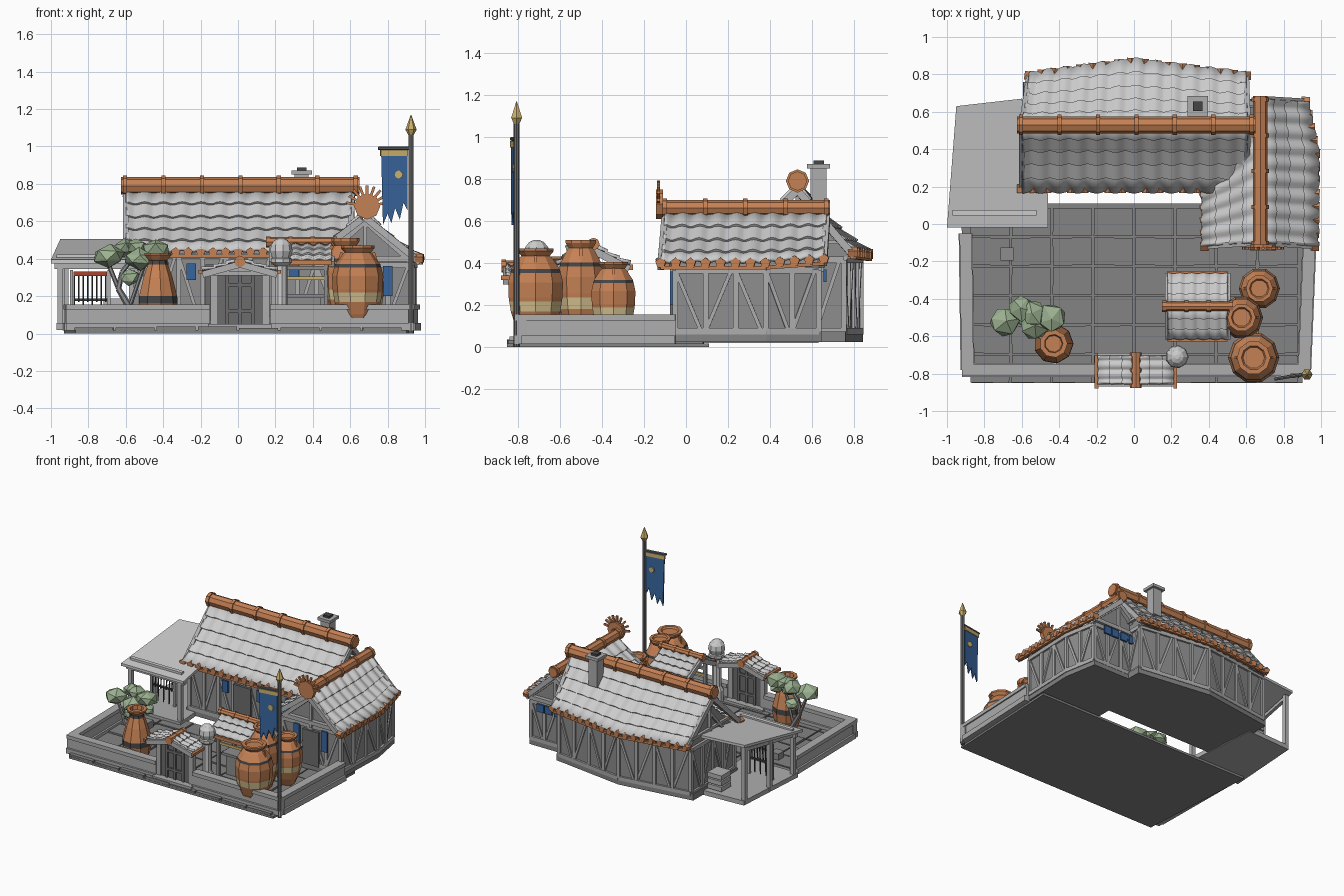
import bpy, bmesh, math, random
from mathutils import Vector as V, Matrix as M

if "Cube" in bpy.data.objects:
    bpy.data.objects.remove(bpy.data.objects["Cube"])
random.seed(4)

def mat(name, c):
    m = bpy.data.materials.new(name); m.diffuse_color = (*c, 1); return m
CLAY, CREAM, DARK = mat("clay", (.56, .22, .09)), mat("cream", (.68, .54, .28)), mat("dark", (.06, .06, .06))
BLUE, GOLD, RED = mat("blue", (.04, .13, .34)), mat("gold", (.60, .44, .15)), mat("red", (.38, .06, .03))
LEAF = mat("leaf", (.33, .44, .28))
PAVE, WALL, STONE, WOOD, DOOR, PALE = [mat("grey_%d" % (g*100), (g, g, g)) for g in (.23, .27, .42, .45, .15, .6)]

def done(bm, name, *mats, thick=0):
    bmesh.ops.recalc_face_normals(bm, faces=bm.faces)
    me = bpy.data.meshes.new(name); bm.to_mesh(me); bm.free()
    ob = bpy.data.objects.new(name, me); bpy.context.collection.objects.link(ob)
    for m in mats: me.materials.append(m)
    if thick:
        s = ob.modifiers.new("thickness", "SOLIDIFY"); s.thickness = thick; s.offset = 0
    return ob

def box(bm, c, s, rz=0):
    bmesh.ops.create_cube(bm, size=1, matrix=M.Translation(c) @ M.Rotation(rz, 4, 'Z') @ M.Diagonal((*s, 1)))

def span(bm, x0, x1, y0, y1, z0, z1):
    box(bm, ((x0+x1)/2, (y0+y1)/2, (z0+z1)/2), (x1-x0, y1-y0, z1-z0))

def along(a, b):
    a, b = V(a), V(b)
    return M.Translation((a+b)/2) @ (b-a).to_track_quat('Z', 'Y').to_matrix().to_4x4(), (b-a).length

def beam(bm, a, b, w=.02, d=None):
    m, l = along(a, b)
    bmesh.ops.create_cube(bm, size=1, matrix=m @ M.Diagonal((w, d or w, l, 1)))

def tube(bm, a, b, r, n=8, r2=None):
    m, l = along(a, b)
    bmesh.ops.create_cone(bm, cap_ends=True, segments=n, radius1=r, radius2=r if r2 is None else r2, depth=l, matrix=m)

def prism(bm, pts, vec):
    vs = [bm.verts.new(p) for p in pts]; ws = [bm.verts.new(V(p)+V(vec)) for p in pts]
    bm.faces.new(vs); bm.faces.new(ws)
    for i in range(len(vs)):
        j = (i+1) % len(vs); bm.faces.new((vs[i], vs[j], ws[j], ws[i]))

def lathe(bm, prof, loc, n=10, bands={}):
    rings = [[bm.verts.new(V(loc)+V((r*math.cos(t*math.tau/n), r*math.sin(t*math.tau/n), z))) for t in range(n)] for r, z in prof]
    for k in range(len(prof)-1):
        for i in range(n):
            f = bm.faces.new((rings[k][i], rings[k][(i+1) % n], rings[k+1][(i+1) % n], rings[k+1][i]))
            f.material_index = bands.get(k, 0)
    bm.faces.new(rings[0]); bm.faces.new(rings[-1])

def poly_at(pts, u):
    pts = [V(p) for p in pts]; ls = [(b-a).length for a, b in zip(pts, pts[1:])]; d = u*sum(ls)
    for a, b, l in zip(pts, pts[1:], ls):
        if d <= l+1e-6: return a.lerp(b, d/l)
        d -= l

# tiled slope: stepped, rippled rows between a ridge line and an eave line
def roof(name, ridge, eave, rows, waves, caps=True, lift=.012, sag=.02):
    bm = bmesh.new(); cols = waves*6; lines = []
    for r in range(rows):
        for v, h in ((r/rows, 0), ((r+1)/rows, lift)):
            line = []
            for i in range(cols+1):
                u = i/cols; a = poly_at(ridge, u); e = poly_at(eave, u)
                n = (e-a).cross(V(ridge[-1])-V(ridge[0])).normalized()
                if n.z < 0: n = -n
                wave = lift*.6*math.cos(u*waves*math.tau)
                line.append(bm.verts.new(a.lerp(e, v)+n*(h+wave-sag*math.sin(math.pi*v))))
            lines.append(line)
    for p, q in zip(lines, lines[1:]):
        for i in range(cols): bm.faces.new((p[i], p[i+1], q[i+1], q[i]))
    ob = done(bm, name, thick=.018)
    bpy.ops.object.select_all(action='DESELECT'); ob.select_set(True); bpy.context.view_layer.objects.active = ob
    bpy.ops.object.shade_smooth_by_angle(angle=math.radians(40))
    # barge boards on both ends
    bm = bmesh.new()
    for k in (0, -1): beam(bm, V(ridge[k])-V((0, 0, .02)), V(eave[k])-V((0, 0, .02)), .03, .035)
    done(bm, name+"_barge_boards", WOOD)
    if caps:
        bm = bmesh.new(); n = max(3, round(sum((V(b)-V(a)).length for a, b in zip(eave, eave[1:]))/.068))
        for i in range(n+1):
            p, a = poly_at(eave, i/n), poly_at(ridge, i/n); o = (p-a); o.z = 0; o.normalize()
            tube(bm, p-o*.03, p+o*.015, .026, 5)
        for a, b in zip(eave, eave[1:]): beam(bm, V(a)-V((0, 0, .022)), V(b)-V((0, 0, .022)), .018)
        done(bm, name+"_eave_caps", CLAY)

def ridge(name, a, b, r, n):
    bm = bmesh.new(); tube(bm, a, b, r)
    for i in range(n+1):
        p = V(a).lerp(V(b), (i+.1)/(n+.2)); d = (V(b)-V(a)).normalized()*.011
        tube(bm, p-d, p+d, r*1.2)
    done(bm, name, CLAY)

# timber frame on a wall run
def timber(bm, p, q, z0, z1, n):
    p, q = V((*p, 0)), V((*q, 0))
    for z in (z0, z1): beam(bm, p+V((0, 0, z)), q+V((0, 0, z)), .03)
    for i in range(n+1):
        a = p.lerp(q, i/n); beam(bm, a+V((0, 0, z0)), a+V((0, 0, z1)), .026)
        if i < n:
            b = p.lerp(q, (i+.85)/n); lo, hi = (z0, z1) if i % 2 else (z1, z0)
            beam(bm, a+V((0, 0, lo)), b+V((0, 0, hi)), .018)

# courtyard slab and paving
bm = bmesh.new(); prism(bm, [(-.87, -.85, 0), (.9, -.85, 0), (.94, .11, 0), (-.93, .11, 0)], (0, 0, .018)); done(bm, "courtyard_slab", PAVE)
bm = bmesh.new()
for i in range(8):
    for j in range(6):
        box(bm, (-.77+i*.22, -.775+j*.157, .018+random.random()*.008), (.208, .147, .024), random.uniform(-.02, .02))
done(bm, "paving_tiles", PAVE)

# low courtyard walls with footing and coping
bm = bmesh.new()
for a, b in (((-.9, -.05), (-.89, -.78)), ((-.92, -.78), (-.15, -.78)), ((.17, -.78), (.94, -.78)), ((.91, -.78), (.94, -.05))):
    for z, w, h in ((.035, .075, .04), (.09, .045, .09), (.142, .065, .028)):
        d = V((b[0]-a[0], b[1]-a[1], 0))
        box(bm, ((a[0]+b[0])/2, (a[1]+b[1])/2, z), (d.length, w, h), math.atan2(d.y, d.x))
done(bm, "courtyard_walls", STONE)

# house plinths and walls
hall = [(-.57, .22), (.57, .22), (.57, .75), (0, .83), (-.57, .75)]
wing = [(.42, -.05), (.93, -.05), (.945, .38), (.90, .63), (.42, .63)]
for name, pl, top in (("hall", hall, .43), ("wing", wing, .38)):
    bm = bmesh.new(); c = V((sum(p[0] for p in pl)/5, sum(p[1] for p in pl)/5, 0))
    prism(bm, [c+(V((*p, 0))-c)*1.04+V((0, 0, .025)) for p in pl], (0, 0, .05)); done(bm, name+"_plinth", PAVE)
    bm = bmesh.new(); prism(bm, [(*p, .06) for p in pl], (0, 0, top-.06))
    if name == "hall": prism(bm, [(-.565, .23, .42), (-.565, .79, .42), (-.565, .53, .70)], (1.13, 0, 0))
    else: prism(bm, [(.43, -.045, .37), (.92, -.045, .37), (.68, -.045, .59)], (0, .67, 0))
    done(bm, name+"_walls", WALL)
    bm = bmesh.new()
    for i in range(5):
        p, q = pl[i], pl[(i+1) % 5]; l = (V(p)-V(q)).length
        timber(bm, p, q, .075, top-.015, max(2, round(l/.13)))
    if name == "hall":
        for x in (-.58, .58):
            beam(bm, (x, .53, .4), (x, .53, .72)); beam(bm, (x, .3, .5), (x, .76, .5)); beam(bm, (x, .35, .42), (x, .53, .62))
    else:
        for y in (-.065, .645):
            beam(bm, (.68, y, .36), (.68, y, .6)); beam(bm, (.45, y, .4), (.91, y, .4), .03)
            for s in (-1, 1): beam(bm, (.68+s*.24, y, .39), (.68, y, .6), .03)
    done(bm, name+"_timber_frame", STONE)

# roofs
HA, HB = (-.6, .53, .765), (.61, .53, .765)
roof("hall_front_roof", [HA, HB], [(-.6, .18, .435), (.6, .18, .435)], 5, 12)
roof("hall_back_roof", [HA, HB], [(-.56, .80, .45), (0, .875, .44), (.6, .80, .45)], 5, 12)
WA, WB = (.68, -.1, .64), (.68, .67, .64)
roof("wing_right_roof", [WA, WB], [(.975, -.12, .40), (.98, .38, .40), (.925, .655, .42)], 4, 9)
roof("wing_left_roof", [(.66, -.1, .63), (.66, .5, .63)], [(.37, -.12, .41), (.37, .28, .41)], 4, 6)
ridge("hall_ridge", (-.625, .53, .79), (.65, .53, .79), .046, 6)
ridge("wing_ridge", (.675, -.12, .662), (.675, .685, .662), .038, 4)

# rayed gable ornament
bm = bmesh.new(); c = V((.69, -.13, .68)); tube(bm, c-V((0, .012, 0)), c+V((0, .02, 0)), .07)
for i in range(9):
    t = math.radians(10+i*20); beam(bm, c, c+V((math.cos(t), 0, math.sin(t)))*.112, .014)
done(bm, "gable_ornament", CLAY)

# chimney
bm = bmesh.new(); box(bm, (.34, .63, .75), (.075, .075, .23)); box(bm, (.34, .63, .86), (.11, .11, .022)); done(bm, "chimney", STONE)
bm = bmesh.new(); box(bm, (.34, .63, .876), (.05, .05, .022)); done(bm, "chimney_mouth", DARK)

# blue shutters and hangings, front and back
bm = bmesh.new()
for x in (-.25, .05, .3): box(bm, (x, .2, .33), (.05, .014, .09))
for x in (.56, .80): box(bm, (x, -.07, .28), (.05, .014, .16))
for x in (.57, .65, .73, .80): box(bm, (x, .66, .34), (.06, .014, .06))
done(bm, "blue_hangings", BLUE)
bm = bmesh.new(); box(bm, (-.1, .2, .22), (.15, .02, .3)); box(bm, (.68, -.065, .2), (.14, .02, .27)); done(bm, "house_doors", DOOR)

# open shed on the left
bm = bmesh.new(); prism(bm, [(-.97, 0, .02), (-.5, 0, .02), (-.55, .63, .02), (-.93, .61, .02)], (0, 0, .035)); done(bm, "shed_floor", STONE)
bm = bmesh.new()
prism(bm, [(-1, -.02, .375), (-.46, -.02, .375), (-.46, .16, .41), (-.6, .67, .485), (-.95, .63, .485)], (0, 0, .02))
beam(bm, (-.97, .06, .408), (-.52, .06, .408), .03)
done(bm, "shed_roof", PALE)
bm = bmesh.new()
for x, y, z in ((-.95, .03, .38), (-.52, .03, .38), (-.92, .59, .47), (-.94, .31, .42)): beam(bm, (x, y, .03), (x, y, z), .03)
beam(bm, (-.98, .03, .36), (-.48, .03, .36), .03); beam(bm, (-.95, .03, .36), (-.92, .59, .45), .025)
for z in (.08, .125, .17): box(bm, (-.66, .53, z), (.12, .12, .035))
for x in (-.89, -.69): beam(bm, (x, .2, .05), (x, .2, .34), .018)
done(bm, "shed_posts_and_crates", WOOD)
bm = bmesh.new(); beam(bm, (-.88, .2, .32), (-.7, .2, .32), .025)
done(bm, "shed_rack_bar", RED)
bm = bmesh.new(); beam(bm, (-.88, .2, .18), (-.7, .2, .18), .012)
for i in range(8): tube(bm, (-.875+i*.024, .19, .07+.1*(i % 2)), (-.875+i*.024, .2, .33), .005, 5)
done(bm, "shed_rack_poles", DARK)

# front gate
bm = bmesh.new()
for x in (-.13, .15): beam(bm, (x, -.78, .02), (x, -.78, .33), .035)
span(bm, -.15, .17, -.81, -.75, .31, .335); span(bm, -.16, .18, -.84, -.72, .02, .05)
prism(bm, [(-.14, -.8, .33), (.16, -.8, .33), (.01, -.8, .38)], (0, .04, 0))
done(bm, "gate_frame", STONE)
bm = bmesh.new(); span(bm, -.115, .135, -.79, -.77, .04, .32)
for x in (-.06, .01, .08): span(bm, x-.01, x+.01, -.80, -.76, .05, .32)
for z in (.12, .26): span(bm, -.06, .08, -.80, -.76, z-.01, z+.01)
done(bm, "gate_doors", DOOR)
for s, n in ((-1, "left"), (1, "right")):
    roof("gate_%s_roof" % n, [(.01, -.855, .39), (.01, -.705, .39)], [(.01+s*.2, -.855, .335), (.01+s*.2, -.705, .335)], 3, 3, False, .01, .005)
ridge("gate_ridge", (.01, -.875, .385), (.01, -.69, .385), .026, 2)
bm = bmesh.new()
for s in (-1, 1):
    beam(bm, (.01+s*.21, -.88, .33), (.01+s*.21, -.7, .33), .02)
done(bm, "gate_trim", CLAY)

# roofed stall
for s, n in ((-1, "front"), (1, "back")):
    roof("stall_%s_roof" % n, [(.18, -.44, .48), (.5, -.44, .48)], [(.18, -.44+s*.17, .39), (.5, -.44+s*.17, .39)], 3, 5, False, .01, .005)
ridge("stall_ridge", (.15, -.44, .49), (.53, -.44, .49), .025, 3)
bm = bmesh.new()
for y in (-.615, -.265): beam(bm, (.18, y, .38), (.5, y, .38), .025)
done(bm, "stall_eaves", CLAY)
bm = bmesh.new()
for x in (.21, .47):
    for y in (-.54, -.34): beam(bm, (x, y, .02), (x, y, .42), .022)
box(bm, (.34, -.44, .2), (.25, .14, .02)); box(bm, (.34, -.44, .11), (.2, .1, .17)); beam(bm, (.2, -.54, .35), (.48, -.54, .35))
box(bm, (-.68, -.16, .05), (.07, .07, .07))
done(bm, "stall_frame", WALL)
bm = bmesh.new(); box(bm, (.34, -.54, .295), (.24, .012, .02)); done(bm, "stall_strip", GOLD)

# stone lantern post
bm = bmesh.new()
lathe(bm, [(.05, .02), (.05, .12), (.034, .15), (.034, .36), (.058, .38), (.058, .40), (.05, .405), (.062, .44), (.056, .475), (.035, .50), (.012, .51)], (.23, -.71, 0), 9)
done(bm, "stone_post", PALE)

# banded clay jars: (x, y, base, radius, height)
prof = [(.45, 0), (.74, .18), (.90, .33), (.96, .44), (.98, .48), (1, .64), (.92, .74), (.88, .78), (.62, .89), (.52, .92), (.66, .97), (.66, 1), (.48, 1), (.42, .97)]
for i, (x, y, z, r, h) in enumerate(((.64, -.715, .02, .137, .45), (.575, -.5, .02, .115, .49), (.67, -.345, .02, .11, .385))):
    bm = bmesh.new()
    lathe(bm, [(a*r, b*h) for a, b in prof], (x, y, z), 10, {2: 1, 6: 2})
    for s in (-1, 1): beam(bm, (x+s*r*.8, y, z+h*.74), (x+s*r*.62, y, z+h*.92), .015)
    done(bm, "jar_%d" % (i+1), CLAY, CREAM, DARK)
bm = bmesh.new()
lathe(bm, [(.07, .02), (.1, .1), (.107, .16), (.105, .2), (.085, .28), (.08, .3), (.055, .37), (.05, .39), (.075, .42), (.075, .43), (.05, .43), (.045, .4)], (-.43, -.64, 0), 9, {2: 2, 6: 2})
done(bm, "tapered_jar", CLAY, CREAM, DARK)

# small tree
bm = bmesh.new(); path = [(-.54, -.5, .02), (-.58, -.5, .14), (-.64, -.5, .24), (-.62, -.5, .33), (-.55, -.5, .42)]
for i in range(4): tube(bm, path[i], path[i+1], .022-i*.003, 6, .019-i*.003)
tube(bm, path[2], (-.70, -.5, .39), .012, 6); tube(bm, path[1], (-.5, -.52, .37), .011, 6)
done(bm, "tree_trunk", WALL)
bm = bmesh.new()
for x, y, z, r in ((-.69, -.52, .415, .08), (-.61, -.45, .455, .07), (-.53, -.54, .40, .08), (-.44, -.50, .45, .08), (-.54, -.48, .46, .07), (-.58, -.5, .30, .055), (-.42, -.52, .38, .05)):
    m = M.Translation((x, y, z)) @ M.Rotation(random.random()*6, 4, 'Z') @ M.Diagonal((r*1.1, r, r*.72, 1))
    bmesh.ops.create_icosphere(bm, subdivisions=1, radius=1, matrix=m)
for v in bm.verts: v.co += V((random.uniform(-.01, .01), random.uniform(-.01, .01), random.uniform(-.008, .008)))
done(bm, "tree_leaves", LEAF)

# banner pole
bm = bmesh.new(); tube(bm, (.925, -.805, 0), (.925, -.805, 1.08), .014); tube(bm, (.75, -.83, .99), (.93, -.80, .99), .009, 6); done(bm, "banner_pole", DOOR)
bm = bmesh.new(); lathe(bm, [(.014, 1.06), (.022, 1.075), (.03, 1.09), (.002, 1.168)], (.925, -.805, 0), 6); done(bm, "banner_finial", GOLD)
bm = bmesh.new(); edge = [(.765, .98), (.905, .98), (.905, .66), (.885, .70), (.865, .61), (.84, .67), (.82, .59), (.80, .64), (.775, .58)]
prism(bm, [(x, -.832+(x-.765)*.16, z) for x, z in edge], (0, .01, 0))
done(bm, "banner_cloth", BLUE)
bm = bmesh.new(); beam(bm, (.762, -.827, .965), (.908, -.803, .965), .018, .03); tube(bm, (.86, -.824, .85), (.86, -.799, .85), .022); done(bm, "banner_trim", GOLD)

for m in bpy.data.materials:
    if m.users and not m.is_grease_pencil:
        m.use_nodes = True
        m.node_tree.nodes["Principled BSDF"].inputs["Base Color"].default_value = m.diffuse_color
